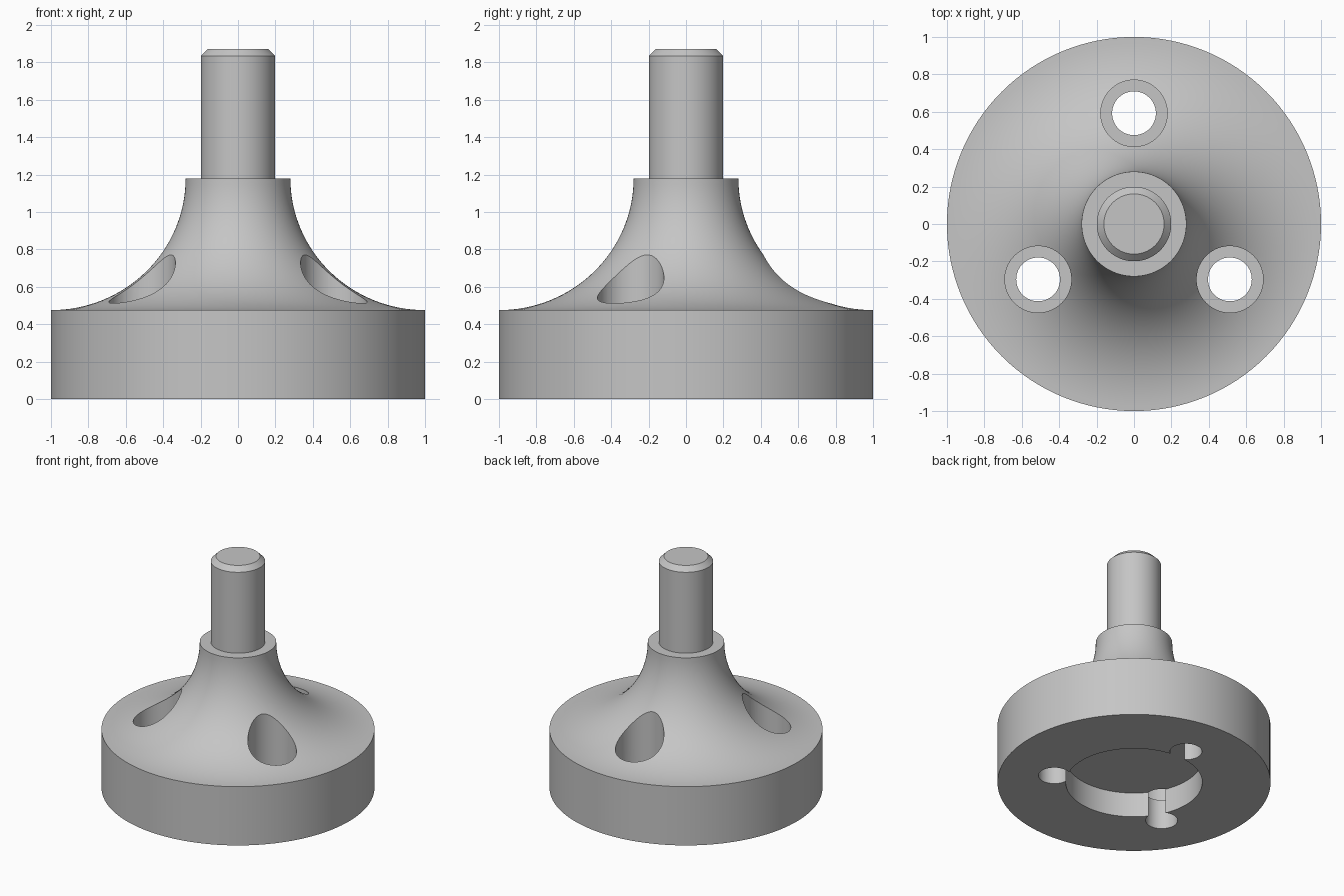
import bpy, bmesh, math

if "Cube" in bpy.data.objects:
    bpy.data.objects.remove(bpy.data.objects["Cube"], do_unlink=True)

BASE_R, BASE_TOP = 1.0, 0.475
NECK_R, NECK_TOP = 0.28, 1.18
GREY = (0.56, 0.56, 0.56, 1)

grey = bpy.data.materials.new("plain grey")
grey.use_nodes = True
grey.diffuse_color = GREY
grey.node_tree.nodes["Principled BSDF"].inputs["Base Color"].default_value = GREY


def lathe(name, profile, steps=128, centres=((0, 0),)):
    """Spin a (radius, height) profile into a closed solid around each centre."""
    bm = bmesh.new()
    for x, y in centres:
        verts = [bm.verts.new((x + r, y, z)) for r, z in profile]
        edges = [bm.edges.new(pair) for pair in zip(verts, verts[1:])]
        bmesh.ops.spin(bm, geom=verts + edges, cent=(x, y, 0), axis=(0, 0, 1),
                       angle=math.tau, steps=steps, use_duplicate=False)
    bmesh.ops.remove_doubles(bm, verts=bm.verts, dist=0.0001)
    bmesh.ops.recalc_face_normals(bm, faces=bm.faces)
    mesh = bpy.data.meshes.new(name)
    bm.to_mesh(mesh)
    bm.free()
    mesh.materials.append(grey)
    obj = bpy.data.objects.new(name, mesh)
    bpy.context.collection.objects.link(obj)
    return obj


def smooth(obj):
    bpy.ops.object.select_all(action="DESELECT")
    obj.select_set(True)
    bpy.context.view_layer.objects.active = obj
    bpy.ops.object.shade_smooth_by_angle(angle=math.radians(25))


# Round base with a recess below, sweeping up in a concave quarter arc to the neck
STEPS = 32
profile = [(0, 0.2), (0.5, 0.2), (0.5, 0), (BASE_R, 0)]
for i in range(STEPS + 1):
    a = math.pi / 2 * i / STEPS
    profile.append((BASE_R - (BASE_R - NECK_R) * math.sin(a),
                    NECK_TOP - (NECK_TOP - BASE_TOP) * math.cos(a)))
profile.append((0, NECK_TOP))
base = lathe("flared_base", profile)

# Three counterbored screw holes, cut in one go
angles = [math.pi / 2 + k * math.tau / 3 for k in range(3)]
centres = [(0.592 * math.cos(a), 0.592 * math.sin(a)) for a in angles]
cutter = lathe("screw_hole_cutter",
               [(0, -0.2), (0.117, -0.2), (0.117, 0.24),
                (0.178, 0.24), (0.178, 1.5), (0, 1.5)], 72, centres)
cutter.hide_render = True
mod = base.modifiers.new("screw_holes", "BOOLEAN")
mod.operation = "DIFFERENCE"
mod.solver = "EXACT"
mod.object = cutter
bpy.context.view_layer.objects.active = base
bpy.ops.object.modifier_apply(modifier=mod.name)
bpy.data.objects.remove(cutter, do_unlink=True)
smooth(base)

# Stud with a chamfered end
stud = lathe("stud", [(0, NECK_TOP - 0.05), (0.199, NECK_TOP - 0.05),
                      (0.199, 1.834), (0.161, 1.872), (0, 1.872)])
smooth(stud)
